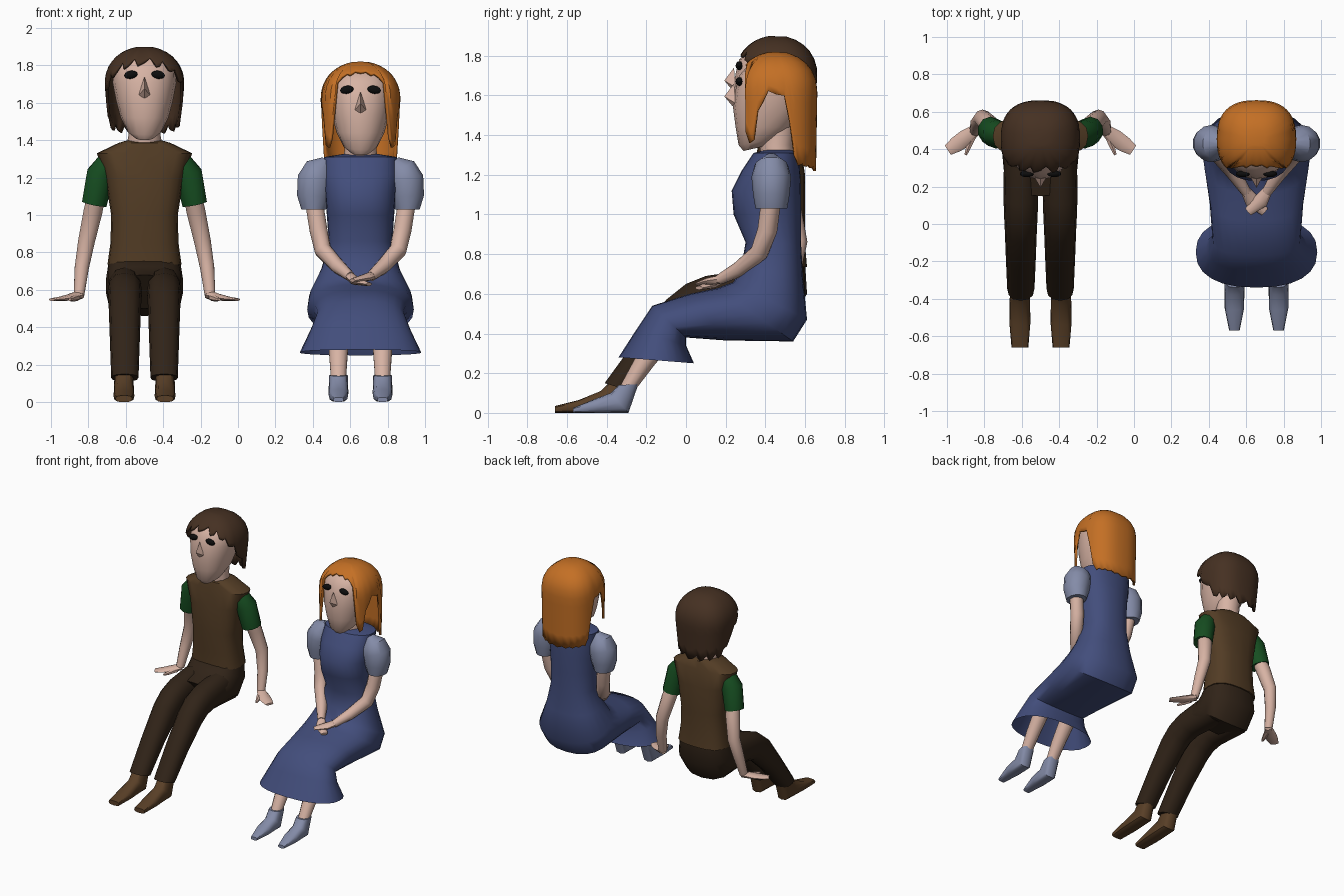
import bpy, bmesh, math
from mathutils import Vector as V

if "Cube" in bpy.data.objects:
    bpy.data.objects.remove(bpy.data.objects["Cube"])


def mat(name, r, g, b):
    m = bpy.data.materials.new(name)
    m.diffuse_color = (r, g, b, 1)
    m.use_nodes = True
    m.node_tree.nodes["Principled BSDF"].inputs["Base Color"].default_value = m.diffuse_color
    return m


SKIN = mat("skin", .68, .45, .37)
BROWN = mat("brown_cloth", .085, .045, .018)
DARK = mat("dark_cloth", .03, .017, .009)
GREEN = mat("green_cloth", .008, .075, .015)
BLUE = mat("blue_cloth", .055, .075, .2)
PALE = mat("pale_blue_cloth", .23, .26, .39)
BLACK = mat("black", .004, .004, .004)
LEATHER = mat("shoe_brown", .1, .05, .02)
BROWN_HAIR = mat("brown_hair", .06, .03, .016)
ORANGE = mat("orange_hair", .55, .16, .018)


def finish(name, bm, m):
    bmesh.ops.recalc_face_normals(bm, faces=bm.faces)
    me = bpy.data.meshes.new(name)
    bm.to_mesh(me)
    bm.free()
    ob = bpy.data.objects.new(name, me)
    bpy.context.collection.objects.link(ob)
    me.materials.append(m)
    bpy.ops.object.select_all(action='DESELECT')
    ob.select_set(True)
    bpy.context.view_layer.objects.active = ob
    bpy.ops.object.shade_smooth_by_angle(angle=math.radians(40))
    return ob


def spow(v, p):
    return math.copysign(abs(v) ** p, v)


def ring(c, u, v, n, p=1):
    angs = [2 * math.pi * i / n for i in range(n)]
    return [c + u * spow(math.sin(a), p) + v * spow(math.cos(a), p) for a in angs]


def skin(name, rings, m, first=True, last=True):
    bm = bmesh.new()
    rows = [[bm.verts.new(q) for q in r] for r in rings]
    n = len(rows[0])
    for a, b in zip(rows, rows[1:]):
        for i in range(n):
            j = (i + 1) % n
            bm.faces.new((a[i], a[j], b[j], b[i]))
    if first:
        bm.faces.new(rows[0])
    if last:
        bm.faces.new(rows[-1])
    return finish(name, bm, m)


def loft(name, cx, secs, m, n=16, p=1.0, last=True, dz=0):
    """Sections: front y,z, back y,z, half width."""
    rings = []
    for fy, fz, by, bz, w in secs:
        f, b = V((cx, fy, fz + dz)), V((cx, by, bz + dz))
        rings.append(ring((f + b) / 2, V((w, 0, 0)), (f - b) / 2, n, p))
    return skin(name, rings, m, True, last)


def tube(name, cx, s, pts, m, n=10, ref=(0, 1, 0)):
    """Points: sideways offset, y, z, radius, radius across; s mirrors."""
    ps = [V((cx + s * q[0], q[1], q[2])) for q in pts]
    rings = []
    for i, q in enumerate(pts):
        t = (ps[min(i + 1, len(ps) - 1)] - ps[max(i - 1, 0)]).normalized()
        u = t.cross(V(ref)).normalized()
        rings.append(ring(ps[i], u * q[3], u.cross(t) * q[-1], n))
    return skin(name, rings, m)


def head(who, cx, dz):
    loft(who + "_neck", cx, [(.38, 1.35, .55, 1.35, .1), (.37, 1.43, .54, 1.43, .085),
                             (.38, 1.56, .56, 1.56, .09)], SKIN, 12, 1, True, dz)
    loft(who + "_head", cx, [
        (.29, 1.40, .42, 1.43, .05), (.265, 1.43, .46, 1.46, .09),
        (.25, 1.52, .54, 1.52, .128), (.237, 1.62, .59, 1.60, .152),
        (.25, 1.71, .62, 1.7, .17), (.268, 1.78, .62, 1.78, .168),
        (.32, 1.84, .58, 1.84, .14), (.42, 1.87, .5, 1.87, .05)], SKIN, 16, .92, True, dz)
    # nose wedge
    bm = bmesh.new()
    vs = [bm.verts.new((cx + x, y, z + dz)) for x, y, z in
          [(0, .242, 1.74), (-.032, .25, 1.64), (.032, .25, 1.64), (0, .193, 1.675), (0, .235, 1.625)]]
    for f in [(0, 1, 3), (0, 3, 2), (1, 4, 3), (3, 4, 2), (0, 2, 4, 1)]:
        bm.faces.new([vs[i] for i in f])
    finish(who + "_nose", bm, SKIN)
    # eyes
    for s in (-1, 1):
        bm = bmesh.new()
        bmesh.ops.create_uvsphere(bm, u_segments=10, v_segments=6, radius=1)
        for v in bm.verts:
            v.co = V((cx + s * .073 + v.co.x * .038, .268 + v.co.y * .018,
                      1.75 + dz + v.co.z * .022 + v.co.x * s * -.004))
        finish(who + "_eye", bm, BLACK)


def hair(name, cx, top, edge, taper, m, n=48, rows=10):
    """Cap of hair whose lower edge height depends on the angle from the front."""
    mid, rings = top - .2, []
    for k in range(rows + 1):
        t = .06 + .94 * k / rows
        row = []
        for i in range(n):
            a = 2 * math.pi * i / n
            d = math.degrees(min(a, 2 * math.pi - a))
            z = top - (top - edge(d, i)) * t ** 1.7
            if z > mid:
                r = (1 - ((z - mid) / .202) ** 2.2) ** .5
            else:
                r = 1 - taper * (mid - z)
            row.append(V((cx + .213 * r * spow(math.sin(a), .8),
                          .455 - .207 * r * spow(math.cos(a), .8), z)))
        rings.append(row)
    ob = skin(name, rings, m, True, False)
    mod = ob.modifiers.new("thickness", 'SOLIDIFY')
    mod.thickness = .015
    mod.offset = -1


def steps(table, d):
    for (a, z), (b, w) in zip(table, table[1:]):
        if d <= b:
            return z + (w - z) * (d - a) / (b - a)
    return table[-1][1]


# ---- man ----
MX = -.5
loft("man_vest", MX, [
    (.41, 1.40, .53, 1.40, .09), (.37, 1.385, .56, 1.385, .14), (.36, 1.33, .58, 1.33, .255),
    (.34, 1.2, .6, 1.2, .21), (.33, 1.0, .6, 1.0, .178), (.34, .85, .6, .85, .182),
    (.34, .735, .61, .735, .198)], BROWN, 20, .75)
loft("man_hips", MX, [
    (.35, .76, .6, .76, .19), (.3, .725, .61, .6, .205), (.24, .70, .52, .46, .205),
    (.15, .68, .3, .5, .19)], DARK, 16, .8)
for s in (-1, 1):
    loft("man_trouser_leg", MX + s * .105, [
        (.30, .72, .48, .47, .09), (.1, .69, .2, .49, .093), (.0, .65, .1, .47, .09),
        (-.1, .57, .04, .43, .086), (-.25, .37, -.12, .29, .08), (-.41, .15, -.28, .11, .073)],
        DARK, 12, .85)
    loft("man_shoe", MX + s * .11, [
        (-.37, .17, -.27, .14, .05), (-.43, .11, -.31, 0, .054), (-.54, .065, -.52, 0, .056),
        (-.66, .035, -.66, 0, .045)], LEATHER, 12, .7)
    tube("man_sleeve", MX, s, [(.19, .47, 1.29, .06), (.235, .48, 1.22, .077),
                               (.268, .5, 1.06, .07, .075)], GREEN)
    tube("man_arm", MX, s, [(.25, .49, 1.14, .05), (.275, .53, 1.02, .053), (.31, .565, .86, .047),
                            (.335, .54, .72, .04), (.35, .5, .575, .03)], SKIN)
    tube("man_hand", MX, s, [(.34, .51, .575, .028, .025), (.40, .46, .56, .045, .018),
                             (.45, .425, .552, .042, .012), (.495, .395, .548, .03, .008)],
         SKIN, 8, (0, 0, 1))
    tube("man_thumb", MX, s, [(.36, .47, .56, .02), (.385, .41, .552, .015),
                              (.40, .37, .548, .008)], SKIN, 6, (0, 0, 1))
head("man", MX, 0)
MAN_EDGE = [(0, 1.82), (38, 1.79), (55, 1.74), (72, 1.70), (88, 1.60), (108, 1.47), (180, 1.43)]
hair("man_hair", MX, 1.90, lambda d, i: steps(MAN_EDGE, d) + (0, .03, -.012)[i % 3], .4, BROWN_HAIR)

# ---- woman ----
WX = .655
loft("woman_dress", WX, [
    (.40, 1.325, .53, 1.325, .1), (.34, 1.31, .57, 1.31, .195), (.28, 1.22, .575, 1.22, .2),
    (.23, 1.12, .58, 1.12, .19), (.24, 1.0, .58, 1.0, .18), (.30, .86, .58, .85, .17),
    (.28, .74, .59, .68, .21), (.24, .66, .61, .47, .275), (.16, .63, .54, .36, .285),
    (.02, .60, .2, .365, .25), (-.17, .54, -.0, .38, .235), (-.25, .42, .0, .34, .27),
    (-.34, .28, .04, .25, .325)], BLUE, 24, .85, False)
for s in (-1, 1):
    tube("woman_sleeve", WX, s, [(.18, .43, 1.29, .03), (.215, .43, 1.245, .085), (.24, .43, 1.19, .1),
                                 (.25, .43, 1.1, .092), (.25, .43, 1.03, .068, .08)], PALE, 14)
    tube("woman_arm", WX, s, [(.25, .43, 1.08, .05), (.225, .41, .92, .05), (.2, .37, .81, .047),
                              (.12, .27, .725, .04), (.055, .17, .672, .027)], SKIN)
    tube("woman_hand", WX, s, [(.06, .18, .675, .026, .024), (.025, .125, .655 + s * .01, .04, .02),
                               (-.045, .065, .64 + s * .01, .024, .01)], SKIN, 8, (0, 0, 1))
    loft("woman_leg", WX + s * .118, [
        (-.16, .42, -.05, .37, .06), (-.26, .27, -.16, .24, .052), (-.335, .13, -.26, .11, .042)],
        SKIN, 10)
    loft("woman_shoe", WX + s * .118, [
        (-.34, .14, -.24, .145, .05), (-.38, .1, -.29, .0, .053), (-.46, .07, -.44, 0, .052),
        (-.57, .025, -.57, 0, .028)], PALE, 12, .75)
head("woman", WX, -.08)
WOMAN_EDGE = [(0, 1.765), (30, 1.74), (40, 1.68), (46, 1.36), (58, 1.34), (68, 1.52), (84, 1.62),
              (100, 1.58), (114, 1.25), (180, 1.22)]
hair("woman_hair", WX, 1.82, lambda d, i: steps(WOMAN_EDGE, d) + (0, .012)[i % 2], .08, ORANGE)
